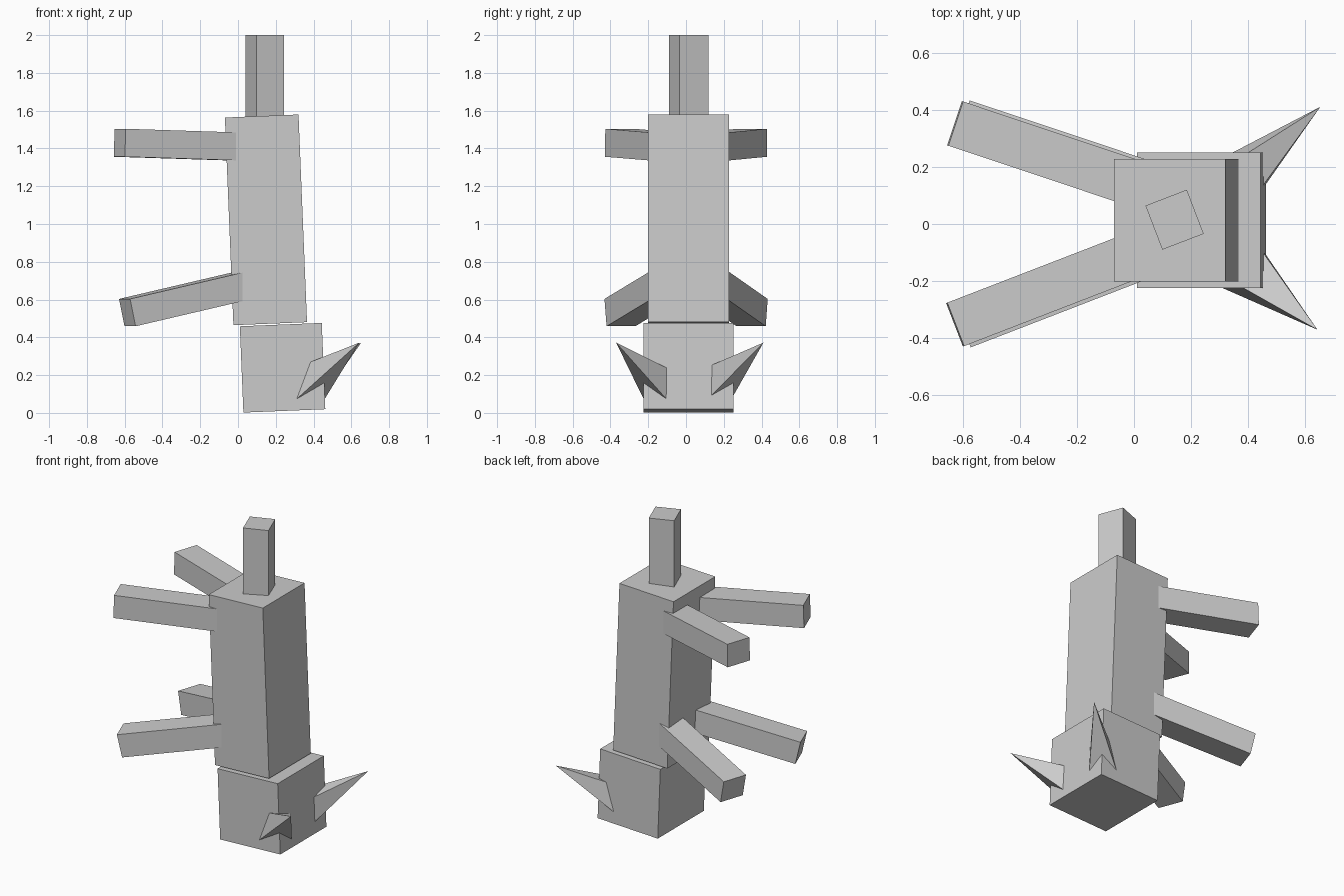
import bpy
from math import radians
from mathutils import Matrix, Vector

if "Cube" in bpy.data.objects:
    bpy.data.objects.remove(bpy.data.objects["Cube"])


def make_mesh(name, verts, faces):
    mesh = bpy.data.meshes.new(name)
    mesh.from_pydata(verts, [], faces)
    obj = bpy.data.objects.new(name, mesh)
    bpy.context.collection.objects.link(obj)
    return obj


def box(name, center, size, rot=(0, 0, 0)):
    bpy.ops.mesh.primitive_cube_add(size=1, location=center,
                                    rotation=[radians(a) for a in rot])
    obj = bpy.context.object
    obj.name = name
    obj.scale = size
    return obj


def leg(name, foot, direction, length=0.72, width=0.163, height=0.148):
    """Box running from the foot centre along a direction into the body."""
    d = Vector(direction).normalized()
    side = Vector((0, 0, 1)).cross(d).normalized()
    up = d.cross(side)
    obj = box(name, (0, 0, 0), (1, 1, 1))
    rot = Matrix((d, side, up)).transposed().to_4x4()
    center = Vector(foot) + d * length / 2
    obj.matrix_world = (Matrix.Translation(center) @ rot
                        @ Matrix.Diagonal((length, width, height, 1)))
    return obj


def ear(name, tip, ring, flip):
    """Four-sided spike; the ring lies on the head and is pushed inside it."""
    t = Vector(tip)
    base = [t + (Vector(p) - t) * 1.12 for p in ring]
    faces = [(0, i + 1, (i + 1) % 4 + 1) for i in range(4)] + [(4, 3, 2, 1)]
    if flip:
        faces = [f[::-1] for f in faces]
    return make_mesh(name, [t] + base, faces)


# Body and head, upended with a slight lean
box("body", (0.148, 0.013, 1.022), (0.39, 0.43, 1.10), (0, -2.35, 0))
box("head", (0.236, 0.013, 0.239), (0.434, 0.475, 0.457), (0, -2.35, 0))

# Tail, twisted about its length
box("tail", (0.142, 0.015, 1.775), (0.155, 0.165, 0.45), (0, 0, 21))

# Legs
for side, label, spread in ((1, "left", 0.197), (-1, "right", 0.228)):
    leg("hind_leg_" + label, (-0.626, side * 0.352, 1.43),
        (0.59, -side * spread, -0.019))
    leg("front_leg_" + label, (-0.586, side * 0.35, 0.531),
        (0.59, -side * spread, 0.138))

# Ears: ring order is outer top, outer bottom, inner bottom, inner top
ear("ear_right", (0.642, -0.37, 0.372),
    [(0.385, -0.225, 0.27), (0.312, -0.225, 0.075),
     (0.46, -0.105, 0.075), (0.455, -0.105, 0.24)], True)
ear("ear_left", (0.652, 0.41, 0.372),
    [(0.40, 0.25, 0.27), (0.345, 0.25, 0.09),
     (0.46, 0.137, 0.095), (0.455, 0.14, 0.255)], False)
